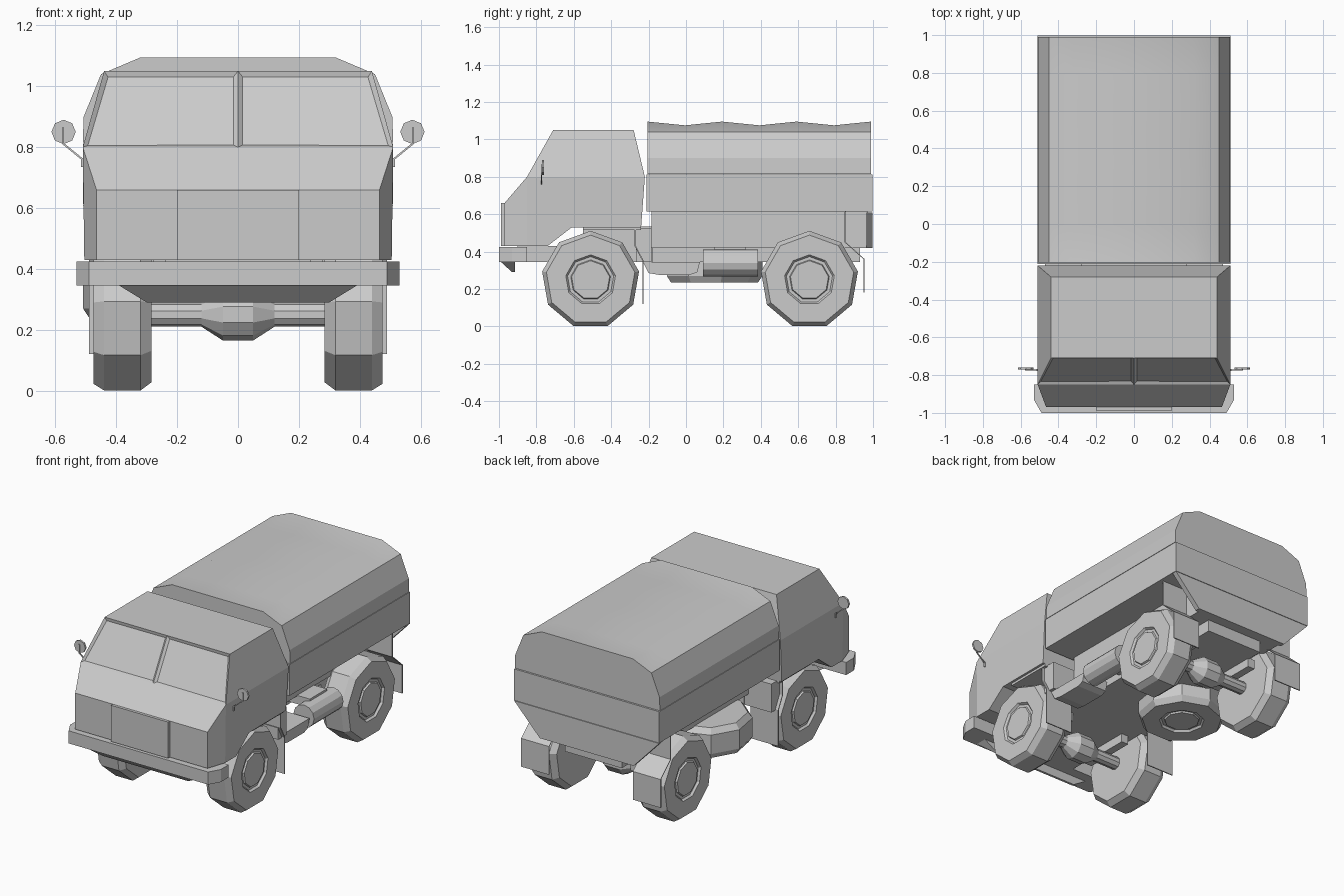
import bpy, bmesh, math
from mathutils import Vector

if "Cube" in bpy.data.objects:
    bpy.data.objects.remove(bpy.data.objects["Cube"])


def finish(name, bm, mirror=False, smooth=None):
    bmesh.ops.remove_doubles(bm, verts=bm.verts, dist=1e-5)
    bmesh.ops.recalc_face_normals(bm, faces=bm.faces)
    me = bpy.data.meshes.new(name)
    bm.to_mesh(me)
    bm.free()
    ob = bpy.data.objects.new(name, me)
    bpy.context.collection.objects.link(ob)
    if mirror:
        ob.modifiers.new("mirror", 'MIRROR').use_axis[0] = True
    if smooth:
        bpy.context.view_layer.objects.active = ob
        bpy.ops.object.select_all(action='DESELECT')
        ob.select_set(True)
        bpy.ops.object.shade_smooth_by_angle(angle=math.radians(smooth))
    return ob


def hull(name, pts, mirror=False):
    bm = bmesh.new()
    for p in pts:
        bm.verts.new(p)
    bmesh.ops.convex_hull(bm, input=bm.verts)
    bmesh.ops.dissolve_limit(bm, angle_limit=0.01, verts=bm.verts, edges=bm.edges)
    return finish(name, bm, mirror)


def box(name, x, y, z, mirror=False):
    return hull(name, [(a, b, c) for a in x for b in y for c in z], mirror)


def prism(name, pts, axis, lo, hi, mirror=False):
    """Extrude a 2D outline along axis 0, 1 or 2."""
    bm = bmesh.new()
    def at(p, d):
        q = list(p)
        q.insert(axis, d)
        return bm.verts.new(q)
    a, b = [at(p, lo) for p in pts], [at(p, hi) for p in pts]
    bm.faces.new(a)
    bm.faces.new(b)
    n = len(pts)
    for i in range(n):
        j = (i + 1) % n
        bm.faces.new((a[i], a[j], b[j], b[i]))
    return finish(name, bm, mirror)


def lathe(name, profile, n, centre, axis=0, mirror=False):
    """Turn (distance, radius) points about an axis, first corner on top."""
    bm = bmesh.new()
    rings = []
    for d, r in profile:
        ring = []
        for i in range(n):
            t = math.pi / 2 + math.tau * i / n
            q = [r * math.cos(t), r * math.sin(t)]
            q.insert(axis, d)
            ring.append(bm.verts.new(Vector(q) + Vector(centre)))
        rings.append(ring)
    for a, b in zip(rings, rings[1:]):
        for i in range(n):
            j = (i + 1) % n
            bm.faces.new((a[i], a[j], b[j], b[i]))
    bm.faces.new(rings[0])
    bm.faces.new(rings[-1])
    return finish(name, bm, mirror)


# Cab: half outline as (half width, y, z), joined across and closed at the sides
cab = [(.465, -.97, .43), (.465, -.97, .66), (.51, -.85, .80), (.44, -.71, 1.05),
       (.44, -.28, 1.05), (.51, -.22, .80), (.505, -.24, .53), (.505, -.61, .53),
       (.505, -.74, .43), (.505, -.85, .43)]
bm = bmesh.new()
R = [bm.verts.new(p) for p in cab]
L = [bm.verts.new((-x, y, z)) for x, y, z in cab]
for i in range(10):
    j = (i + 1) % 10
    f = bm.faces.new((R[i], R[j], L[j], L[i]))
    if i == 2:
        screen = f
for S in (R, L):
    for ids in ((0, 1, 2, 9), (2, 3, 4, 5), (2, 5, 6, 7, 8, 9)):
        bm.faces.new([S[k] for k in ids])
bmesh.ops.recalc_face_normals(bm, faces=bm.faces)
# Two sunken windscreen panes
cut = bmesh.ops.bisect_plane(bm, geom=[screen] + list(screen.edges) + list(screen.verts),
                             plane_co=(0, 0, 0), plane_no=(1, 0, 0))
panes = [f for f in cut['geom'] if isinstance(f, bmesh.types.BMFace)]
bmesh.ops.inset_individual(bm, faces=panes, thickness=.021, depth=-.012)
finish("cab", bm)

box("grille_panel", (-.2, .2), (-.988, -.965), (.43, .66))
prism("bumper", [(-.53, -.85), (-.53, -.93), (-.49, -1), (.49, -1), (.53, -.93), (.53, -.85)],
      2, .345, .425)
hull("bumper_apron", [(s * x, y, z) for s in (-1, 1) for x, y, z in
     ((.39, -.99, .345), (.39, -.915, .345), (.30, -.93, .29), (.30, -.915, .29))])

# Mirrors
lathe("mirror_head", [(-.006, .04), (.006, .04)], 8, (.573, -.765, .85), 1, True)
for k, (a, b) in enumerate((((.505, .755), (.575, .812)), ((.575, .81), (.575, .865)))):
    d = (Vector(b) - Vector(a)).normalized() * .003
    prism("mirror_arm_%d" % k, [(a[0] - d.y, a[1] + d.x), (a[0] + d.y, a[1] - d.x),
          (b[0] + d.y, b[1] - d.x), (b[0] - d.y, b[1] + d.x)], 1, -.776, -.769, True)
box("mirror_mount", (.50, .515), (-.778, -.767), (.735, .765), True)

# Load bed and sagging canvas cover
box("bed_boards", (-.51, .51), (-.212, .997), (.613, .812))
bm = bmesh.new()
rows = []
for k in range(7):
    top = 1.095 - .02 * (k % 2)
    half = [(.51, .815), (.507, .90), (.45, 1.04), (.32, top)]
    sec = half + [(-x, z) for x, z in reversed(half)]
    rows.append([bm.verts.new((x, -.205 + 1.195 * k / 6, z)) for x, z in sec])
for a, b in zip(rows, rows[1:]):
    for i in range(8):
        j = (i + 1) % 8
        bm.faces.new((a[i], a[j], b[j], b[i]))
bm.faces.new(rows[0])
bm.faces.new(rows[-1])
finish("canvas_cover", bm, smooth=20)

# Chassis
box("bed_subframe", (-.31, .31), (-.185, .97), (.42, .613))
prism("tail_plate", [(-.51, .61), (.51, .61), (.33, .42), (-.33, .42)], 1, .965, .997)
box("frame_plate", (-.24, .24), (-.9, .80), (.345, .43))
box("frame_riser", (-.28, .28), (-.55, -.18), (.345, .535))
box("frame_tail", (-.2, .2), (.78, .93), (.345, .43))

# Wheels, nine-sided
tyre = [(-.095, .105), (-.095, .235), (-.06, .263), (.06, .263), (.095, .24),
        (.095, .135), (.082, .125), (.082, .108), (.092, .103)]
bulge = [(-.32, .04), (-.12, .04), (-.05, .085), (.05, .085), (.12, .04), (.32, .04)]
for tag, y in (("front", -.51), ("rear", .66)):
    lathe(tag + "_wheel", tyre, 9, (.38, y, .248), 0, True)
    lathe(tag + "_axle", bulge, 10, (0, y, .25))
    box(tag + "_spring", (.19, .24), (y - .17, y + .17), (.29, .35), True)
lathe("spare_wheel", [(-d, r) for d, r in tyre], 9, (-.25, .145, .33), 2)

# Tanks on the right side
lathe("fuel_tank", [(.09, .072), (.385, .072)], 12, (.40, 0, .34), 1)
hull("air_tank", [(x, y, z) for x in (.27, .45) for y, z in
     ((-.23, .345), (-.2, .285), (-.14, .275), (.02, .275), (.06, .29), (.075, .345))])
box("tank_bracket", (.2, .40), (.15, .32), (.37, .425))

# Mudguards as thin bent sheets
def guard(name, path, t=.007):
    prism(name, path + [(y + t, z + (t if k == 0 else 0)) for k, (y, z) in
          reversed(list(enumerate(path)))], 0, .295, .49, True)

guard("front_mudguard", [(-.275, .53), (-.275, .43), (-.233, .35), (-.233, .12)])
box("front_mudguard_top", (.27, .49), (-.55, -.24), (.515, .532), True)
guard("rear_mudguard", [(.848, .612), (.848, .45), (.948, .36), (.948, .18)])
box("side_step", (.28, .47), (-.268, -.185), (.345, .525), True)
